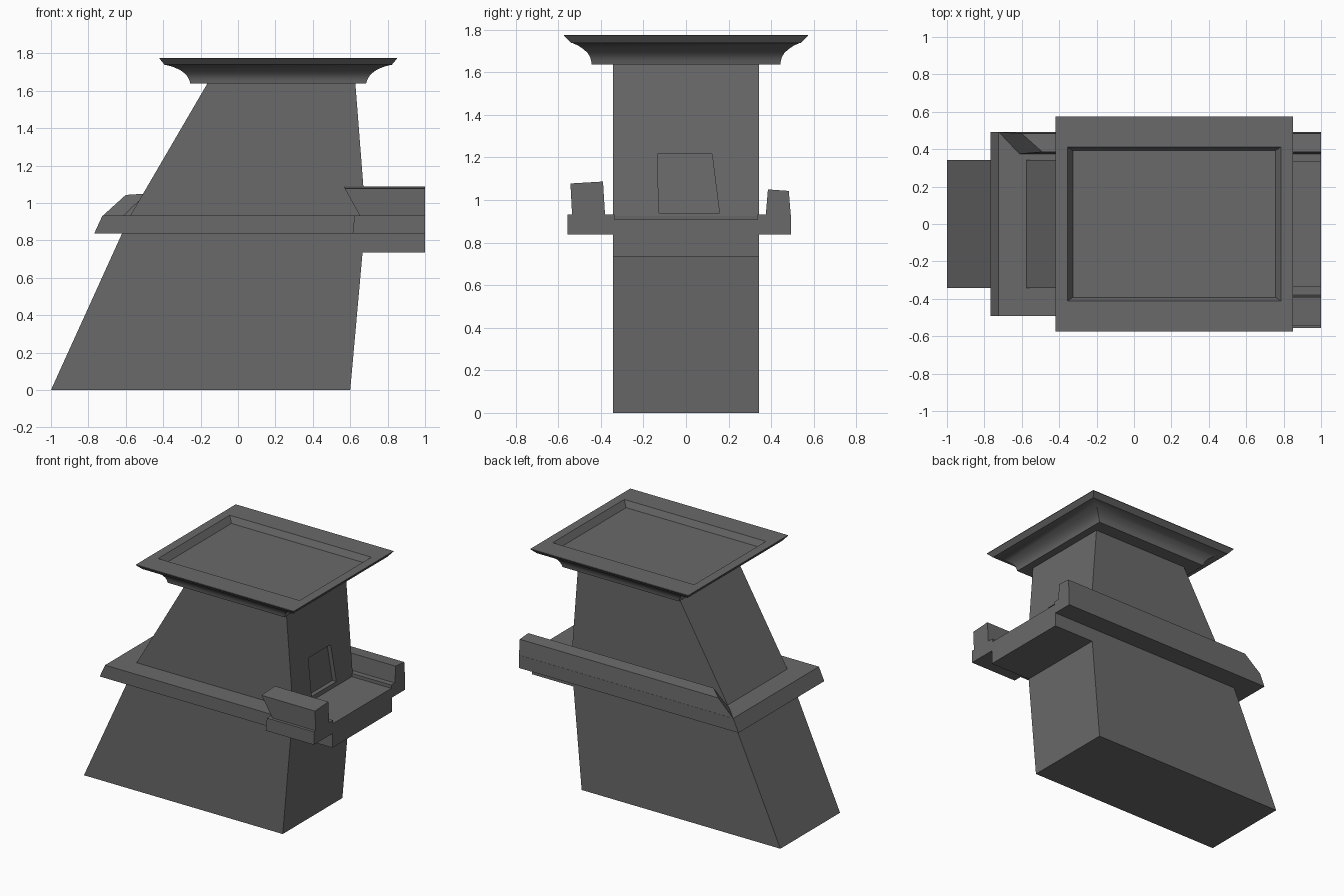
import bpy, bmesh

if "Cube" in bpy.data.objects:
    bpy.data.objects.remove(bpy.data.objects["Cube"])

# Dark grey stone
stone = bpy.data.materials.new("dark_stone")
stone.diffuse_color = (0.144, 0.144, 0.144, 1)
stone.use_nodes = True
stone.node_tree.nodes["Principled BSDF"].inputs["Base Color"].default_value = stone.diffuse_color


def loft(name, rings):
    """Solid from a stack of matching 3D outlines, capped at both ends."""
    bm = bmesh.new()
    vs = [[bm.verts.new(p) for p in r] for r in rings]
    n = len(rings[0])
    for a, b in zip(vs, vs[1:]):
        for i in range(n):
            j = (i + 1) % n
            bm.faces.new((a[i], a[j], b[j], b[i]))
    bm.faces.new(vs[0][::-1])
    bm.faces.new(vs[-1])
    bmesh.ops.recalc_face_normals(bm, faces=bm.faces)
    me = bpy.data.meshes.new(name)
    bm.to_mesh(me)
    bm.free()
    me.materials.append(stone)
    ob = bpy.data.objects.new(name, me)
    bpy.context.collection.objects.link(ob)
    return ob


def rect(x0, x1, y0, y1, z):
    return [(x0, y0, z), (x1, y0, z), (x1, y1, z), (x0, y1, z)]


# Leaning tower body
W = 0.343
body = loft("tower_body", [rect(-1, 0.6, -W, W, 0),
                           rect(-0.58, 0.683, -W, W, 0.925),
                           rect(-0.16, 0.627, -W, W, 1.645)])

# Shallow doorway recess cut into the right face, its back parallel to the wall
door = [(0.65, -0.127, 0.94), (0.65, 0.157, 0.94),
        (0.63, 0.122, 1.217), (0.63, -0.135, 1.217)]
cutter = loft("doorway_cutter", [[(x + d, y, z) for x, y, z in door] for d in (0, 0.2)])
cutter.hide_render = True
cutter.hide_viewport = True
cut = body.modifiers.new("doorway", "BOOLEAN")
cut.object = cutter
cut.solver = "EXACT"


# Ledge wrapped round three sides, with a sloped left end
def ledge_ring(left, z):
    half = [(left, -0.493), (1, -0.493), (1, -0.335), (-0.5, -0.335)]
    return [(x, y, z) for x, y in half + [(x, -y) for x, y in half[::-1]]]


loft("ledge", [ledge_ring(-0.768, 0.838), ledge_ring(-0.725, 0.932)])

# Balcony floor and the wider front corner of the ledge
loft("balcony_floor", [rect(0.6, 1, -W, W, z) for z in (0.735, 0.908)])
loft("front_ledge_step", [rect(0.613, 1, -0.557, -0.335, 0.838),
                          rect(0.623, 1, -0.557, -0.335, 0.932)])

# Front rail with undercut left end
loft("front_rail", [
    [(0.655, -0.535, 0.925), (1, -0.535, 0.925), (1, -0.38, 0.925), (0.655, -0.38, 0.925)],
    [(0.57, -0.543, 1.078), (1, -0.543, 1.078), (1, -0.39, 1.087), (0.57, -0.39, 1.087)]])

# Long back rail with sloped, mitred left end
loft("back_rail", [
    [(-0.615, 0.375, 0.93), (1, 0.375, 0.93), (1, 0.492, 0.93), (-0.725, 0.492, 0.93)],
    [(-0.49, 0.385, 1.05), (1, 0.385, 1.05), (1, 0.483, 1.043), (-0.6, 0.483, 1.043)]])

# Flared cornice cap with sunken top: (half x, half y, z)
CX = 0.215
profile = [(0.470, 0.443, 1.638), (0.475, 0.446, 1.655), (0.483, 0.451, 1.673),
           (0.499, 0.463, 1.692), (0.525, 0.484, 1.711), (0.560, 0.509, 1.727),
           (0.600, 0.534, 1.738), (0.608, 0.541, 1.739), (0.635, 0.574, 1.772),
           (0.635, 0.574, 1.776), (0.570, 0.412, 1.776), (0.542, 0.392, 1.731)]
cap = loft("cornice_cap", [rect(CX - a, CX + a, -b, b, z) for a, b, z in profile])

# Smooth the cove, keep the steps sharp
bpy.context.view_layer.objects.active = cap
cap.select_set(True)
bpy.ops.object.shade_smooth_by_angle(angle=0.5)
